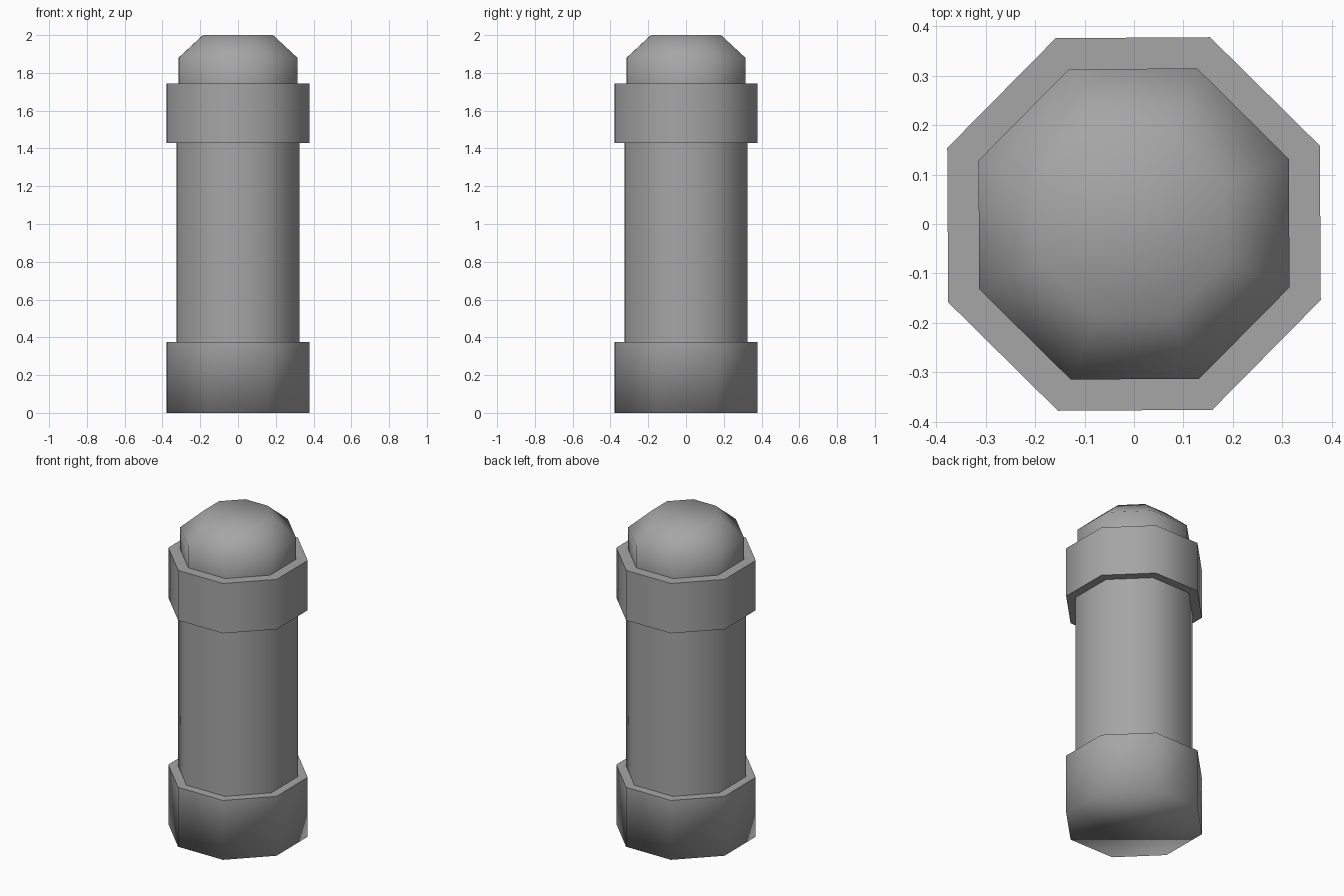
import bpy
import bmesh
from math import cos, pi, radians, sin

SIDES = 8
TURN = pi / SIDES + radians(0.35)

cube = bpy.data.objects.get("Cube")
if cube:
    bpy.data.objects.remove(cube, do_unlink=True)

gray = bpy.data.materials.new("plain_gray")
gray.use_nodes = True
color = (0.38, 0.38, 0.38, 1)
gray.diffuse_color = color
gray.node_tree.nodes["Principled BSDF"].inputs["Base Color"].default_value = color


def octagon_part(name, profile, sharp=(), cap_bottom=False, cap_top=False):
    """Turn (half width, height) points into a smooth eight-sided shell.
    Rings listed in sharp keep a hard edge."""
    bm = bmesh.new()
    rings = []
    for half_width, z in profile:
        r = half_width / cos(pi / SIDES)
        angles = [TURN + 2 * pi * i / SIDES for i in range(SIDES)]
        rings.append([bm.verts.new((r * cos(a), r * sin(a), z)) for a in angles])
    for low, high in zip(rings, rings[1:]):
        for i in range(SIDES):
            j = (i + 1) % SIDES
            bm.faces.new((low[i], low[j], high[j], high[i]))
    if cap_bottom:
        bm.faces.new(rings[0][::-1])
    if cap_top:
        bm.faces.new(rings[-1])
    for face in bm.faces:
        face.smooth = True
    for k in sharp:
        for i in range(SIDES):
            bm.edges.get((rings[k][i], rings[k][(i + 1) % SIDES])).smooth = False
    mesh = bpy.data.meshes.new(name)
    bm.to_mesh(mesh)
    bm.free()
    mesh.materials.append(gray)
    obj = bpy.data.objects.new(name, mesh)
    bpy.context.collection.objects.link(obj)
    return obj


WIDE, POST, CAP = 0.377, 0.325, 0.314

# Foot: smooth into its underside, hard ledge on top
octagon_part("base", [(WIDE, 0), (WIDE, 0.375), (POST, 0.375)],
             sharp=[1], cap_bottom=True)
# Main shaft
octagon_part("post", [(POST, 0.375), (POST, 1.43)])
# Upper band with hard ledges
octagon_part("collar", [(POST, 1.43), (WIDE, 1.43), (WIDE, 1.745), (CAP, 1.745)],
             sharp=[1, 2])
# Domed top
octagon_part("cap", [(CAP, 1.745), (CAP, 1.88), (0.185, 2)], cap_top=True)
